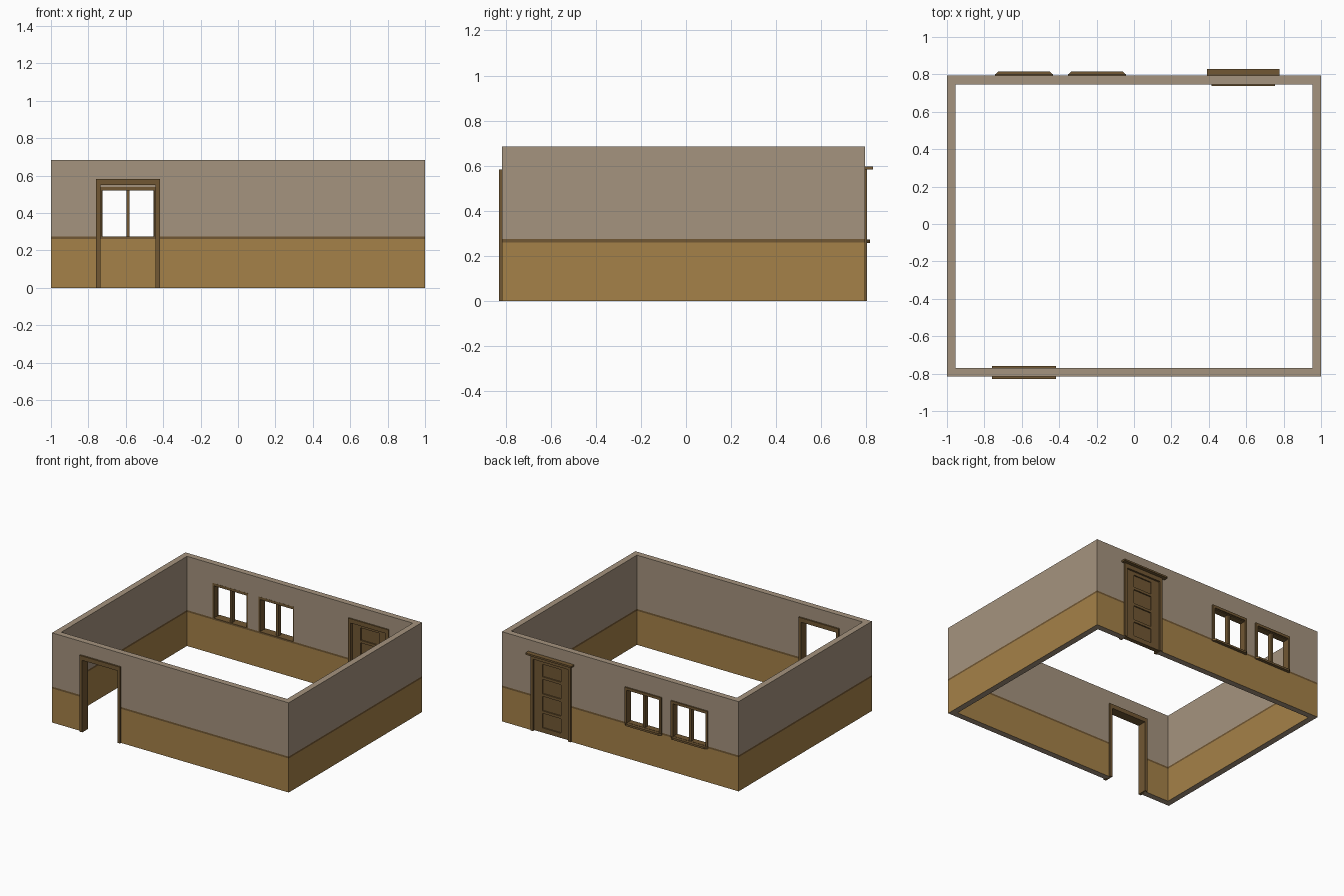
import bpy, bmesh

if "Cube" in bpy.data.objects:
    bpy.data.objects.remove(bpy.data.objects["Cube"])

def material(name, rgb):
    m = bpy.data.materials.new(name)
    m.diffuse_color = (*rgb, 1)
    m.use_nodes = True
    m.node_tree.nodes["Principled BSDF"].inputs["Base Color"].default_value = m.diffuse_color
    return m

PLASTER = material("grey plaster", (0.376, 0.292, 0.209))
OCHRE = material("ochre wainscot", (0.376, 0.22, 0.065))
WOOD = material("brown wood", (0.165, 0.096, 0.033))

# Wall limits, band heights
Y0, Y1, T, H = -0.816, 0.793, 0.046, 0.685
BAND = (0.26, 0.274)

def add_box(bm, x0, x1, y0, y1, z0, z1):
    v = [bm.verts.new((x, y, z)) for z in (z0, z1)
         for x, y in ((x0, y0), (x1, y0), (x1, y1), (x0, y1))]
    bm.faces.new(v[3::-1])
    bm.faces.new(v[4:])
    for i in range(4):
        j = (i + 1) % 4
        bm.faces.new((v[i], v[j], v[j + 4], v[i + 4]))

def make(name, bm, mats):
    me = bpy.data.meshes.new(name)
    bm.to_mesh(me)
    bm.free()
    for m in mats:
        me.materials.append(m)
    ob = bpy.data.objects.new(name, me)
    bpy.context.collection.objects.link(ob)
    return ob

def boxes(name, items, mats=(WOOD,)):
    bm = bmesh.new()
    for b in items:
        add_box(bm, *b)
    return make(name, bm, mats)

def prism(name, pts, z0, z1):
    bm = bmesh.new()
    f = bm.faces.new([bm.verts.new((x, y, z0)) for x, y in pts])
    top = bmesh.ops.extrude_face_region(bm, geom=[f])["geom"]
    bmesh.ops.translate(bm, vec=(0, 0, z1 - z0),
                        verts=[g for g in top if isinstance(g, bmesh.types.BMVert)])
    bmesh.ops.recalc_face_normals(bm, faces=bm.faces)
    return make(name, bm, (WOOD,))

FRONT_DOOR, BACK_DOOR = -0.588, 0.584
WINDOWS = (-0.588, -0.198)

# Walls: solid block, hollowed and pierced
walls = boxes("walls", [(-1, 1, Y0, Y1, 0, H)], (PLASTER, OCHRE, WOOD))
cuts = [(-1 + T, 1 - T, Y0 + T, Y1 - T, -0.1, H + 0.1),
        (FRONT_DOOR - 0.16, FRONT_DOOR + 0.16, Y0 - 0.1, Y0 + T + 0.1, -0.1, 0.56),
        (BACK_DOOR - 0.16, BACK_DOOR + 0.16, Y1 - T - 0.1, Y1 + 0.1, -0.1, 0.56)]
cuts += [(c - 0.148, c + 0.148, Y1 - T - 0.1, Y1 + 0.1, 0.262, 0.538) for c in WINDOWS]
bpy.context.view_layer.objects.active = walls
for c in cuts:
    cutter = boxes("cutter", [c])
    cutter.hide_render = True
    mod = walls.modifiers.new("cut", 'BOOLEAN')
    mod.operation, mod.object, mod.solver = 'DIFFERENCE', cutter, 'EXACT'
    bpy.ops.object.modifier_apply(modifier=mod.name)
    bpy.data.objects.remove(cutter)

# Painted wainscot and rail band, by height
bm = bmesh.new()
bm.from_mesh(walls.data)
for z in BAND:
    bmesh.ops.bisect_plane(bm, geom=bm.verts[:] + bm.edges[:] + bm.faces[:],
                           plane_co=(0, 0, z), plane_no=(0, 0, 1))
for f in bm.faces:
    z = f.calc_center_median().z
    flat_bottom = z < 0.001
    f.material_index = 0 if flat_bottom or z > BAND[1] else 1 if z < BAND[0] else 2
bm.to_mesh(walls.data)
bm.free()

# Door casings: two posts and a head, proud of both wall faces
def casing(name, c, y0, y1):
    w, p = 0.17, 0.022
    boxes(name, [(c - w, c - w + p, y0, y1, 0, 0.55),
                 (c + w - p, c + w, y0, y1, 0, 0.55),
                 (c - w, c + w, y0, y1, 0.55, 0.583)])

casing("front_doorway_casing", FRONT_DOOR, -0.829, Y0 + T + 0.012)
casing("back_door_casing", BACK_DOOR, Y1 - T - 0.01, Y1 + 0.01)

# Cap moulding over the back door
boxes("back_door_cap", [(BACK_DOOR - 0.194, BACK_DOOR + 0.194, Y1 - 0.005, 0.829, 0.583, 0.596)])

# Panelled back door: stiles, rails, recessed panels
l, r = BACK_DOOR - 0.148, BACK_DOOR + 0.148
parts = [(l, l + 0.07, 0.757, 0.789, 0.004, 0.55), (r - 0.07, r, 0.757, 0.789, 0.004, 0.55)]
parts += [(l + 0.07, r - 0.07, 0.757, 0.789, z, z + h)
          for z, h in ((0.004, 0.036), (0.15, 0.02), (0.28, 0.02), (0.41, 0.02), (0.525, 0.025))]
parts.append((l + 0.07, r - 0.07, 0.766, 0.78, 0.04, 0.525))
boxes("back_door", parts)

# Windows: lining with outer trim, mullion, sill with clipped corners
for i, c in enumerate(WINDOWS, 1):
    yi, yo = Y1 - T - 0.001, Y1 + 0.01
    boxes(f"window_frame_{i}", [
        (c - 0.15, c - 0.139, yi, Y1, 0.26, 0.54),
        (c + 0.139, c + 0.15, yi, Y1, 0.26, 0.54),
        (c - 0.139, c + 0.139, yi, Y1, 0.52, 0.54),
        (c - 0.139, c + 0.139, yi, Y1, 0.26, 0.274),
        (c - 0.155, c - 0.137, Y1, yo, 0.272, 0.545),
        (c + 0.137, c + 0.155, Y1, yo, 0.272, 0.545),
        (c - 0.137, c + 0.137, Y1, yo, 0.525, 0.545)])
    boxes(f"window_mullion_{i}", [(c - 0.009, c + 0.009, 0.757, 0.789, 0.274, 0.52)])
    prism(f"window_sill_{i}", [(c - 0.155, Y1 - 0.005), (c + 0.155, Y1 - 0.005), (c + 0.155, Y1 + 0.004),
                               (c + 0.136, 0.816), (c - 0.136, 0.816), (c - 0.155, Y1 + 0.004)],
          0.257, 0.272)
